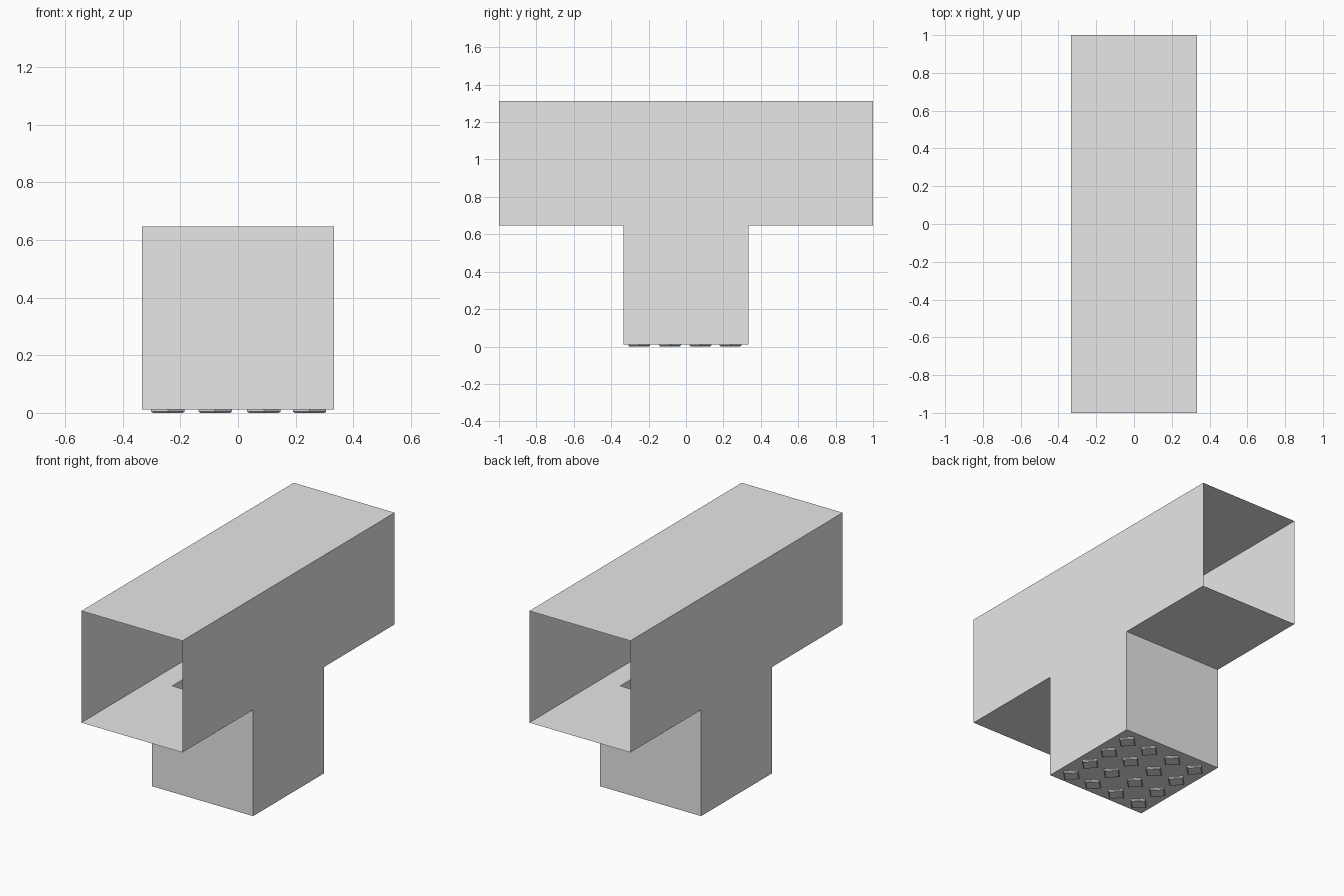
import bpy
import bmesh
from math import cos, sin, pi

HALF = 0.333            # half width of duct and stem
FLOOR, TOP = 0.646, 1.312
BASE = 0.012            # underside of the stem, above the studs
SLOT = 0.2              # half width of the floor opening

cube = bpy.data.objects.get("Cube")
if cube:
    bpy.data.objects.remove(cube, do_unlink=True)

grey = bpy.data.materials.new("plain grey")
grey.use_nodes = True
grey.diffuse_color = (0.8, 0.8, 0.8, 1)
grey.node_tree.nodes["Principled BSDF"].inputs["Base Color"].default_value = (0.8, 0.8, 0.8, 1)


def make_object(name, bm):
    bmesh.ops.remove_doubles(bm, verts=bm.verts, dist=0.0001)
    mesh = bpy.data.meshes.new(name)
    bm.to_mesh(mesh)
    bm.free()
    mesh.materials.append(grey)
    obj = bpy.data.objects.new(name, mesh)
    bpy.context.collection.objects.link(obj)
    return obj


def face(bm, points):
    return bm.faces.new([bm.verts.new(p) for p in points])


def flat(bm, x0, x1, y0, y1, z, up=True):
    pts = [(x0, y0, z), (x1, y0, z), (x1, y1, z), (x0, y1, z)]
    face(bm, pts if up else pts[::-1])


# Open-ended duct: thin roof and side walls
bm = bmesh.new()
flat(bm, -HALF, HALF, -1, 1, TOP)
for s in (-1, 1):
    pts = [(s * HALF, -s, FLOOR), (s * HALF, s, FLOOR), (s * HALF, s, TOP), (s * HALF, -s, TOP)]
    face(bm, pts)
make_object("duct_shell", bm)

# Duct floor with a slot into the stem
bm = bmesh.new()
flat(bm, -HALF, HALF, -1, -HALF, FLOOR, False)
flat(bm, -HALF, HALF, HALF, 1, FLOOR, False)
flat(bm, -HALF, -SLOT, -HALF, HALF, FLOOR, False)
flat(bm, SLOT, HALF, -HALF, HALF, FLOOR, False)
make_object("duct_floor", bm)

# Hollow square stem, closed underneath
bm = bmesh.new()
corners = [(-HALF, -HALF), (HALF, -HALF), (HALF, HALF), (-HALF, HALF)]
for a, b in zip(corners, corners[1:] + corners[:1]):
    face(bm, [(*a, BASE), (*b, BASE), (*b, FLOOR), (*a, FLOOR)])
flat(bm, -HALF, HALF, -HALF, HALF, BASE, False)
make_object("stem", bm)

# Diamond tread studs under the stem
bm = bmesh.new()
for x in (-0.243, -0.079, 0.09, 0.248):
    for y in (-0.25, -0.086, 0.078, 0.238):
        rings = []
        for r, z in ((0.058, BASE), (0.058, 0.005), (0.052, 0.0)):
            rings.append([(x + r * cos(i * pi / 2), y + r * sin(i * pi / 2), z) for i in range(4)])
        for high, low in zip(rings, rings[1:]):
            for i in range(4):
                j = (i + 1) % 4
                face(bm, [low[i], low[j], high[j], high[i]])
        face(bm, rings[-1][::-1])
make_object("tread_studs", bm)
